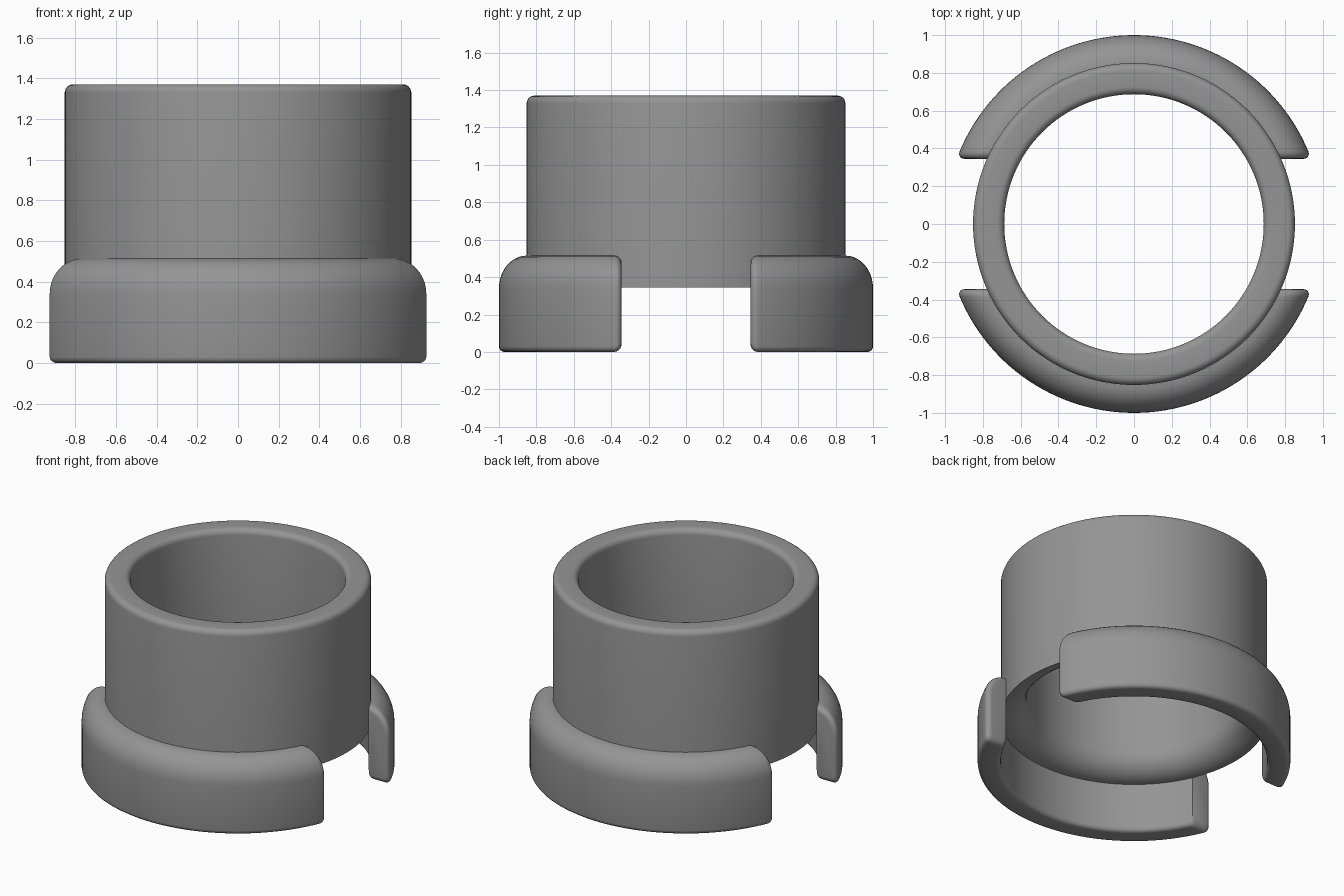
import bpy, bmesh, math

if "Cube" in bpy.data.objects:
    bpy.data.objects.remove(bpy.data.objects["Cube"])

grey = bpy.data.materials.new("plain_grey")
grey.diffuse_color = (0.30, 0.30, 0.30, 1)
grey.use_nodes = True
grey.node_tree.nodes["Principled BSDF"].inputs["Base Color"].default_value = grey.diffuse_color


def arc(cr, cz, a, b, start, end, n=6):
    """Points on an elliptical fillet, angles in degrees."""
    pts = []
    for i in range(n + 1):
        t = math.radians(start + (end - start) * i / n)
        pts.append((cr + a * math.cos(t), cz + b * math.sin(t)))
    return pts


def loft(name, sections, closed):
    """Skin a row of closed sections, capping both ends unless it loops."""
    bm = bmesh.new()
    rings = [[bm.verts.new(p) for p in s] for s in sections]
    pairs = list(zip(rings, rings[1:]))
    if closed:
        pairs.append((rings[-1], rings[0]))
    else:
        bm.faces.new(rings[0])
        bm.faces.new(rings[-1])
    for a, b in pairs:
        for i in range(len(a)):
            j = (i + 1) % len(a)
            bm.faces.new((a[i], a[j], b[j], b[i]))
    bmesh.ops.recalc_face_normals(bm, faces=bm.faces[:])
    mesh = bpy.data.meshes.new(name)
    bm.to_mesh(mesh)
    bm.free()
    mesh.materials.append(grey)
    obj = bpy.data.objects.new(name, mesh)
    bpy.context.collection.objects.link(obj)
    bpy.ops.object.select_all(action='DESELECT')
    obj.select_set(True)
    bpy.context.view_layer.objects.active = obj
    bpy.ops.object.shade_smooth_by_angle(angle=math.radians(35))
    return obj


# Tube: rounded top rim, wide round-over inside the lower rim
R_OUT, R_IN, Z_LOW, Z_TOP, RIM = 0.852, 0.687, 0.345, 1.37, 0.04
lip = R_OUT - R_IN
tube = ([(R_OUT, Z_LOW)]
        + arc(R_OUT - RIM, Z_TOP - RIM, RIM, RIM, 0, 90)
        + arc(R_IN + RIM, Z_TOP - RIM, RIM, RIM, 90, 180)
        + arc(R_OUT, Z_LOW + lip, lip, lip, 180, 270, 10)[:-1])
STEPS = 128
loft("tube", [[(r * math.cos(a), r * math.sin(a), z) for r, z in tube]
              for a in (2 * math.pi * i / STEPS for i in range(STEPS))], True)


# Jaws: curved gripping walls with rounded shoulder and rounded ends
def jaw_profile(inset):
    r_in, r_out, top, foot = 0.852, 1 - inset, 0.515 - inset, 0.03
    w, h = r_out - r_in, 0.175 - inset
    return (arc(r_in + foot, inset + foot, foot, foot, 180, 270, 4)
            + arc(r_out - foot, inset + foot, foot, foot, 270, 360, 4)
            + arc(r_in, top - h, w, h, 0, 90, 10))


END, ROUND = 0.345, 0.04


def jaw(name, side):
    starts = []
    for k in range(6):
        t = math.pi / 2 * k / 5
        y = END + ROUND * (1 - math.sin(t))
        starts.append((jaw_profile(ROUND * (1 - math.cos(t))), y))
    starts.reverse()                      # end face first, full section last

    def section(profile, y, f):
        pts = []
        for r, z in profile:
            a = math.asin(y / r)
            a += (math.pi - 2 * a) * f
            pts.append((r * math.cos(a), side * r * math.sin(a), z))
        return pts

    rows = [section(p, y, 0) for p, y in starts]
    rows += [section(*starts[-1], i / 56) for i in range(1, 56)]
    rows += [section(p, y, 1) for p, y in reversed(starts)]
    loft(name, rows, False)


jaw("front_jaw", -1)
jaw("back_jaw", 1)
